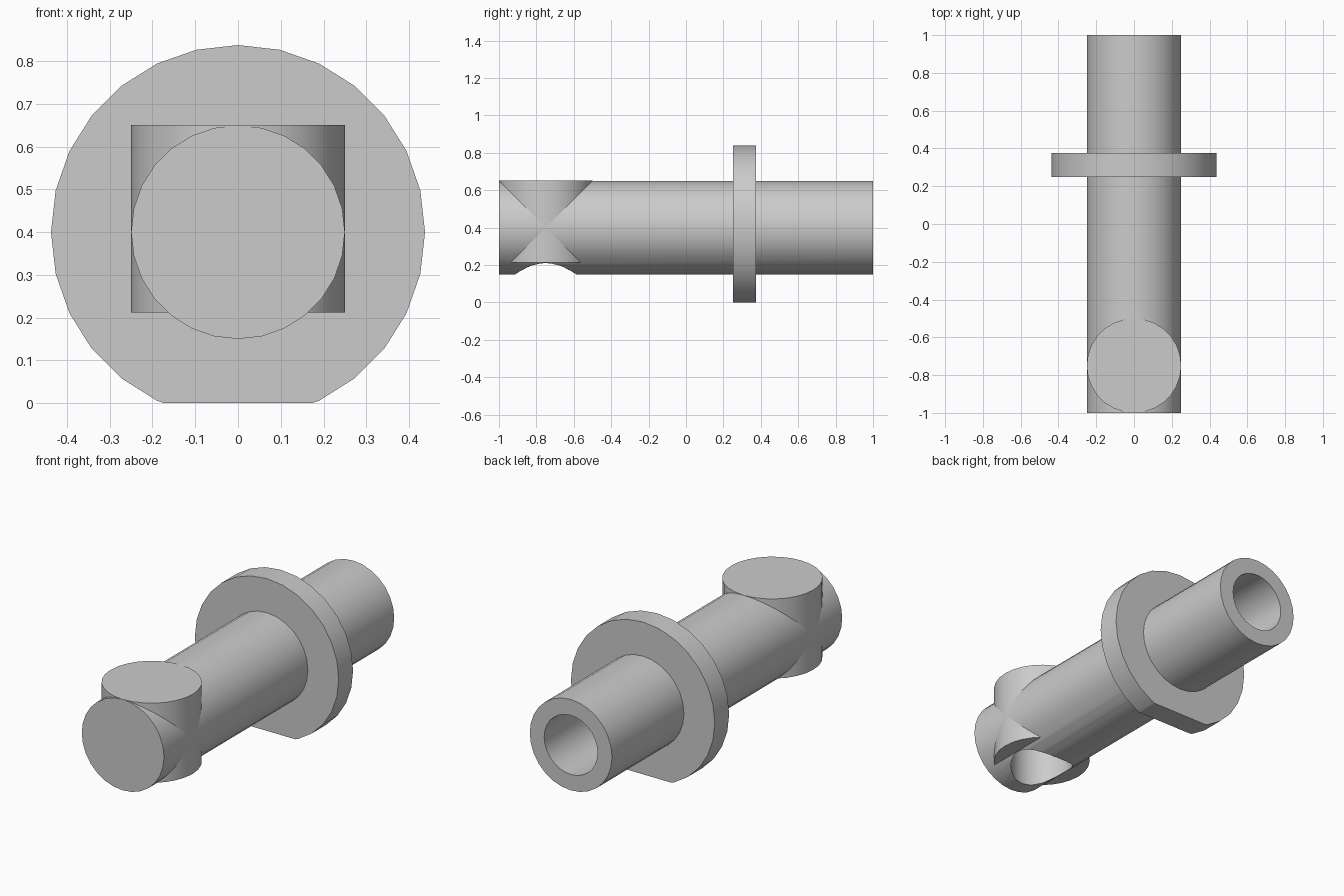
import bpy
import bmesh
import math
from mathutils import Matrix, Vector

cube = bpy.data.objects.get("Cube")
if cube:
    bpy.data.objects.remove(cube, do_unlink=True)

SIDES = 28
AXIS_Z = 0.4       # height of the shaft axis
ELBOW_Y = -0.75    # position of the upright boss
RADIUS = 0.25
BORE = 0.1625

grey = bpy.data.materials.new("plain grey")
grey.use_nodes = True
colour = (0.6, 0.6, 0.6, 1)
grey.diffuse_color = colour
grey.node_tree.nodes["Principled BSDF"].inputs["Base Color"].default_value = colour


def cylinder(name, radius, start, end, floor_cut=False):
    """Closed cylinder between two points, optionally trimmed flat at z = 0."""
    start, end = Vector(start), Vector(end)
    axis = end - start
    if abs(axis.z) > 0:
        turn = Matrix.Identity(4)
    else:
        turn = Matrix.Rotation(math.radians(90), 4, 'X')
    bm = bmesh.new()
    bmesh.ops.create_cone(
        bm, cap_ends=True, segments=SIDES, radius1=radius, radius2=radius,
        depth=axis.length, matrix=Matrix.Translation((start + end) / 2) @ turn)
    if floor_cut:
        cut = bmesh.ops.bisect_plane(
            bm, geom=bm.verts[:] + bm.edges[:] + bm.faces[:],
            plane_co=(0, 0, 0), plane_no=(0, 0, 1), clear_inner=True)
        rim = [g for g in cut["geom_cut"] if isinstance(g, bmesh.types.BMEdge)]
        bmesh.ops.holes_fill(bm, edges=[e for e in bm.edges if e.is_boundary] or rim)
    bmesh.ops.recalc_face_normals(bm, faces=bm.faces[:])
    mesh = bpy.data.meshes.new(name)
    bm.to_mesh(mesh)
    bm.free()
    mesh.materials.append(grey)
    obj = bpy.data.objects.new(name, mesh)
    bpy.context.collection.objects.link(obj)
    return obj


# Solid parts: long shaft, upright boss and flat-bottomed collar
parts = [
    cylinder("shaft", RADIUS, (0, -1, AXIS_Z), (0, 1, AXIS_Z)),
    cylinder("upright_boss", RADIUS, (0, ELBOW_Y, 0.2125), (0, ELBOW_Y, 0.6505)),
    cylinder("collar", 0.4375, (0, 0.25, AXIS_Z), (0, 0.375, AXIS_Z), floor_cut=True),
]

# Bores: one from the back end, one from below, meeting inside the boss
bores = [
    cylinder("long_bore", BORE, (0, ELBOW_Y - 0.02, AXIS_Z), (0, 1.1, AXIS_Z)),
    cylinder("lower_bore", BORE - 0.0005, (0, ELBOW_Y, -0.1), (0, ELBOW_Y, 0.56)),
]

for part in parts:
    bpy.ops.object.select_all(action='DESELECT')
    part.select_set(True)
    bpy.context.view_layer.objects.active = part
    used = bores[:1] if part.name == "collar" else bores
    for bore in used:
        mod = part.modifiers.new(bore.name, 'BOOLEAN')
        mod.operation = 'DIFFERENCE'
        mod.solver = 'EXACT'
        mod.object = bore
        bpy.ops.object.modifier_apply(modifier=mod.name)
    # Angle is below the step at the collar's flat, so the flat stays crisp
    bpy.ops.object.shade_smooth_by_angle(angle=math.radians(16))

for bore in bores:
    bpy.data.objects.remove(bore, do_unlink=True)
